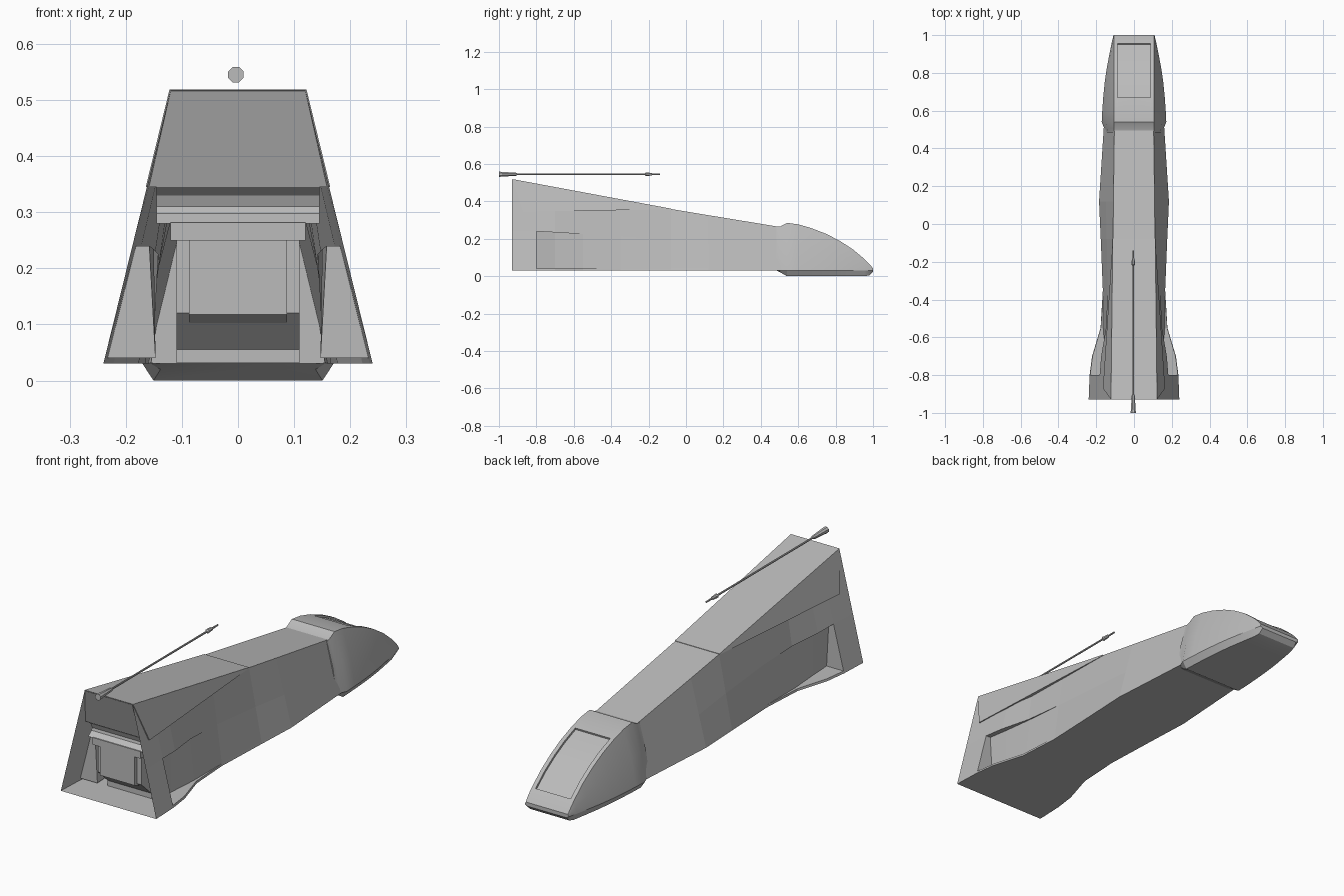
import bpy, bmesh, math

if "Cube" in bpy.data.objects:
    bpy.data.objects.remove(bpy.data.objects["Cube"], do_unlink=True)

grey = bpy.data.materials.new("plain_grey")
grey.use_nodes = True
grey.diffuse_color = (0.5, 0.5, 0.5, 1)
grey.node_tree.nodes["Principled BSDF"].inputs["Base Color"].default_value = (0.5, 0.5, 0.5, 1)


def finish(name, bm, mirror=True, smooth=False):
    bmesh.ops.remove_doubles(bm, verts=bm.verts, dist=1e-5)
    mesh = bpy.data.meshes.new(name)
    bm.to_mesh(mesh)
    bm.free()
    mesh.materials.append(grey)
    obj = bpy.data.objects.new(name, mesh)
    bpy.context.collection.objects.link(obj)
    if smooth:
        bpy.ops.object.select_all(action="DESELECT")
        obj.select_set(True)
        bpy.context.view_layer.objects.active = obj
        bpy.ops.object.shade_smooth_by_angle(angle=math.radians(28))
    if mirror:
        obj.modifiers.new("Mirror", "MIRROR").use_axis[0] = True
    return obj


def loft(sections, cap_start=False, cap_end=False, skip=None):
    """Skin half sections (y, [(x, z), ...]) listed from bottom to top."""
    bm = bmesh.new()
    rings = [[bm.verts.new((x, y, z)) for x, z in pts] for y, pts in sections]
    for s, (a, b) in enumerate(zip(rings, rings[1:])):
        for i in range(len(a) - 1):
            if not (skip and skip(s, i)):
                bm.faces.new((a[i], b[i], b[i + 1], a[i + 1]))
    if cap_start:
        bm.faces.new(rings[0])
    if cap_end:
        bm.faces.new(rings[-1][::-1])
    return bm


def prism(name, profile, half_width):
    """Extrude a (y, z) outline across the width."""
    bm = bmesh.new()
    face = bm.faces.new([bm.verts.new((-half_width, y, z)) for y, z in profile])
    ext = bmesh.ops.extrude_face_region(bm, geom=[face])["geom"]
    moved = [v for v in ext if isinstance(v, bmesh.types.BMVert)]
    bmesh.ops.translate(bm, vec=(2 * half_width, 0, 0), verts=moved)
    bmesh.ops.recalc_face_normals(bm, faces=bm.faces)
    return finish(name, bm, mirror=False)


FLOOR = 0.03


# Hull stations: y, half width at floor, half width at roof, roof height, scoop top
hull = [
    (-0.93, 0.24, 0.12, 0.517, 0.24),
    (-0.80, 0.235, 0.118, 0.492, 0.24),
    (-0.70, 0.222, 0.117, 0.473, 0.234),
    (-0.55, 0.177, 0.115, 0.445, 0.225),
    (-0.35, 0.165, 0.113, 0.408, 0.212),
    (-0.08, 0.176, 0.111, 0.359, 0.19),
    (0.12, 0.185, 0.109, 0.326, 0.17),
    (0.51, 0.16, 0.104, 0.262, 0.15),
]


def side(station, z):
    _, wide, narrow, roof, _ = station
    return wide + (narrow - wide) * (z - FLOOR) / (roof - FLOOR)


# Hull shell, open at the engine end, with the scoop openings left out
shell = []
for st in hull:
    y, wide, narrow, roof, mid = st
    shell.append((y, [(0, FLOOR), (wide, FLOOR), (side(st, 0.04), 0.04),
                      (side(st, mid), mid), (narrow, roof), (0, roof)]))
finish("hull", loft(shell, skip=lambda s, i: i == 2 and 1 <= s <= 3))

# Side scoops, deepest at the engine end
scoop = []
for st, low, high in zip(hull[1:5], (0.147, 0.152, 0.163, None), (0.158, 0.15, 0.142, None)):
    y, mid = st[0], st[4]
    outer_low, outer_high = side(st, 0.04), side(st, mid)
    scoop.append((y, [(outer_low, 0.04), (low or outer_low, 0.04),
                      (high or outer_high, mid), (outer_high, mid)]))
finish("side_scoops", loft(scoop, cap_start=True))

# Upper block, standing slightly proud of the hull, with a raked end
bm = bmesh.new()
rear, tip = hull[0], hull[5]
base = side(rear, 0.345) + 0.002
coords = [(0, -0.87, 0.345), (base, -0.87, 0.345), (0.122, -0.928, 0.519), (0, -0.928, 0.519),
          (0, -0.08, 0.355), (0.1125, -0.08, 0.357), (0.1125, -0.08, 0.361), (0, -0.08, 0.361)]
v = [bm.verts.new(c) for c in coords]
for quad in ((0, 1, 2, 3), (0, 4, 5, 1), (1, 5, 6, 2), (2, 6, 7, 3), (4, 7, 6, 5)):
    bm.faces.new([v[i] for i in quad])
finish("upper_block", bm)

# Nose: stations of y, half width, roof height, belly height
nose = [
    (0.485, 0.155, 0.262, 0.03), (0.505, 0.157, 0.266, 0.02), (0.54, 0.171, 0.285, 0),
    (0.60, 0.168, 0.277, 0), (0.67, 0.163, 0.257, 0), (0.75, 0.155, 0.226, 0),
    (0.82, 0.145, 0.19, 0), (0.89, 0.132, 0.145, 0), (0.955, 0.119, 0.091, 0),
    (0.98, 0.113, 0.066, 0.005), (1.0, 0.109, 0.042, 0.025),
]
sections = []
for y, wide, roof, belly in nose:
    top = min(0.107, wide - 0.003)
    bulge = (wide + top) / 2 + 0.008 * (roof / 0.285)
    sections.append((y, [(0, belly), (wide * 0.88, belly), (wide, 0.031),
                         (bulge, (0.031 + roof) / 2), (top, roof), (0.088, roof), (0, roof)]))
bm = loft(sections, cap_start=True, cap_end=True)
window = [f for f in bm.faces if f.calc_center_median().x < 0.06
          and f.normal.z >= 0 and 0.67 < f.calc_center_median().y < 0.955
          and f.calc_center_median().z > 0.05]
# Sunken canopy window
bm.normal_update()
bmesh.ops.inset_region(bm, faces=window, use_boundary=False, thickness=0.001, depth=-0.008)
finish("nose", bm, smooth=True)

# Engine bay: hood, panel, block and centre housing
prism("engine_hood", [(-0.87, 0.345), (-0.85, 0.33), (-0.842, 0.31), (-0.845, 0.298),
                      (-0.87, 0.28), (-0.7, 0.28), (-0.7, 0.345)], 0.145)
prism("hood_panel", [(-0.872, 0.282), (-0.872, 0.25), (-0.7, 0.25), (-0.7, 0.282)], 0.12)
prism("engine_block", [(-0.85, 0.25), (-0.85, 0.12), (-0.78, 0.055), (-0.78, 0.031),
                       (-0.6, 0.031), (-0.6, 0.25)], 0.11)
prism("engine_housing", [(-0.868, 0.25), (-0.868, 0.118), (-0.82, 0.098), (-0.8, 0.25)], 0.087)

# Antenna: turned profile of (y, radius)
profile = [(-1.0, 0.015), (-0.91, 0.009), (-0.9, 0.0045), (-0.22, 0.0045), (-0.215, 0.01),
           (-0.185, 0.008), (-0.18, 0.0045), (-0.14, 0.004)]
bm = bmesh.new()
rings = []
for y, r in profile:
    rings.append([bm.verts.new((-0.004 + r * math.cos(a), y, 0.545 + r * math.sin(a)))
                  for a in (math.tau * (k + 0.5) / 8 for k in range(8))])
for a, b in zip(rings, rings[1:]):
    for k in range(8):
        n = (k + 1) % 8
        bm.faces.new((a[k], b[k], b[n], a[n]))
bm.faces.new(rings[0])
bm.faces.new(rings[-1][::-1])
finish("antenna", bm, mirror=False, smooth=True)
